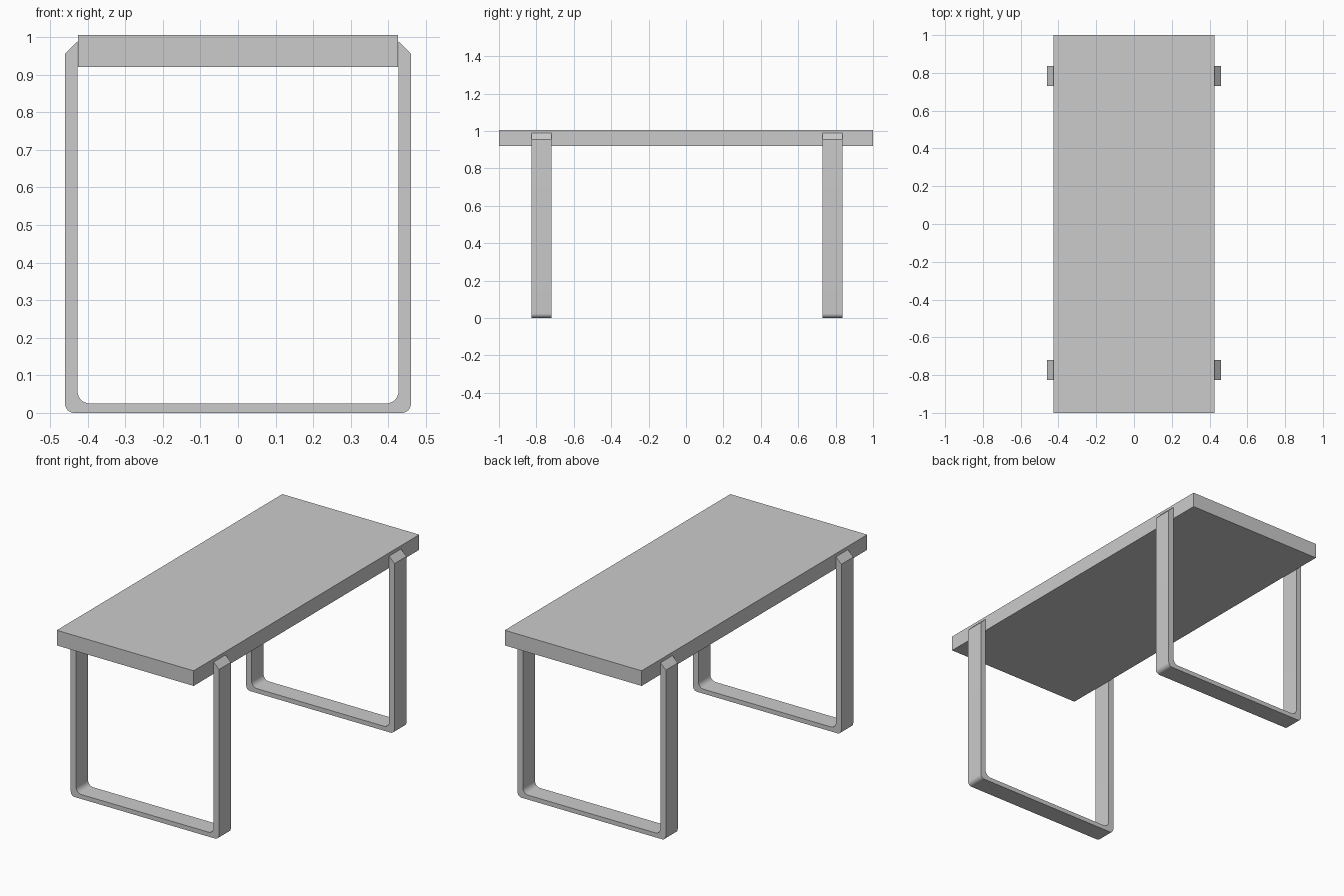
import bpy, bmesh, math

if "Cube" in bpy.data.objects:
    bpy.data.objects.remove(bpy.data.objects["Cube"])

# Tabletop slab
bpy.ops.mesh.primitive_cube_add(size=1, location=(0, 0, 0.9625))
top = bpy.context.object
top.name = "tabletop"
top.scale = (0.85, 2.0, 0.085)
bpy.ops.object.transform_apply(location=False, rotation=False, scale=True)


def arc(cx, cz, r, a0, a1, n=8):
    """Points of a rounded corner in the xz plane."""
    steps = [math.radians(a0 + (a1 - a0) * i / n) for i in range(n + 1)]
    return [(cx + r * math.cos(a), cz + r * math.sin(a)) for a in steps]


def leg_frame(name, y0, y1):
    """U-shaped flat-bar frame with rounded corners and mitred tops."""
    outer = [(0.46, 0.955)] + arc(0.436, 0.024, 0.024, 0, -90)
    inner = [(0.427, 0.988)] + arc(0.394, 0.058, 0.033, 0, -90)
    outer += [(-x, z) for x, z in reversed(outer)]
    inner += [(-x, z) for x, z in reversed(inner)]

    bm = bmesh.new()
    rings = []
    for (ox, oz), (ix, iz) in zip(outer, inner):
        rings.append([bm.verts.new(p) for p in
                      ((ox, y0, oz), (ox, y1, oz), (ix, y1, iz), (ix, y0, iz))])
    for a, b in zip(rings, rings[1:]):
        for k in range(4):
            j = (k + 1) % 4
            bm.faces.new((a[k], a[j], b[j], b[k]))
    bm.faces.new(rings[0])
    bm.faces.new(rings[-1])
    bmesh.ops.recalc_face_normals(bm, faces=bm.faces)
    mesh = bpy.data.meshes.new(name)
    bm.to_mesh(mesh)
    bm.free()
    obj = bpy.data.objects.new(name, mesh)
    bpy.context.collection.objects.link(obj)
    bpy.ops.object.select_all(action='DESELECT')
    obj.select_set(True)
    bpy.context.view_layer.objects.active = obj
    bpy.ops.object.shade_smooth_by_angle(angle=math.radians(30))


# Front and back leg frames
leg_frame("front_leg_frame", -0.826, -0.720)
leg_frame("back_leg_frame", 0.730, 0.836)
